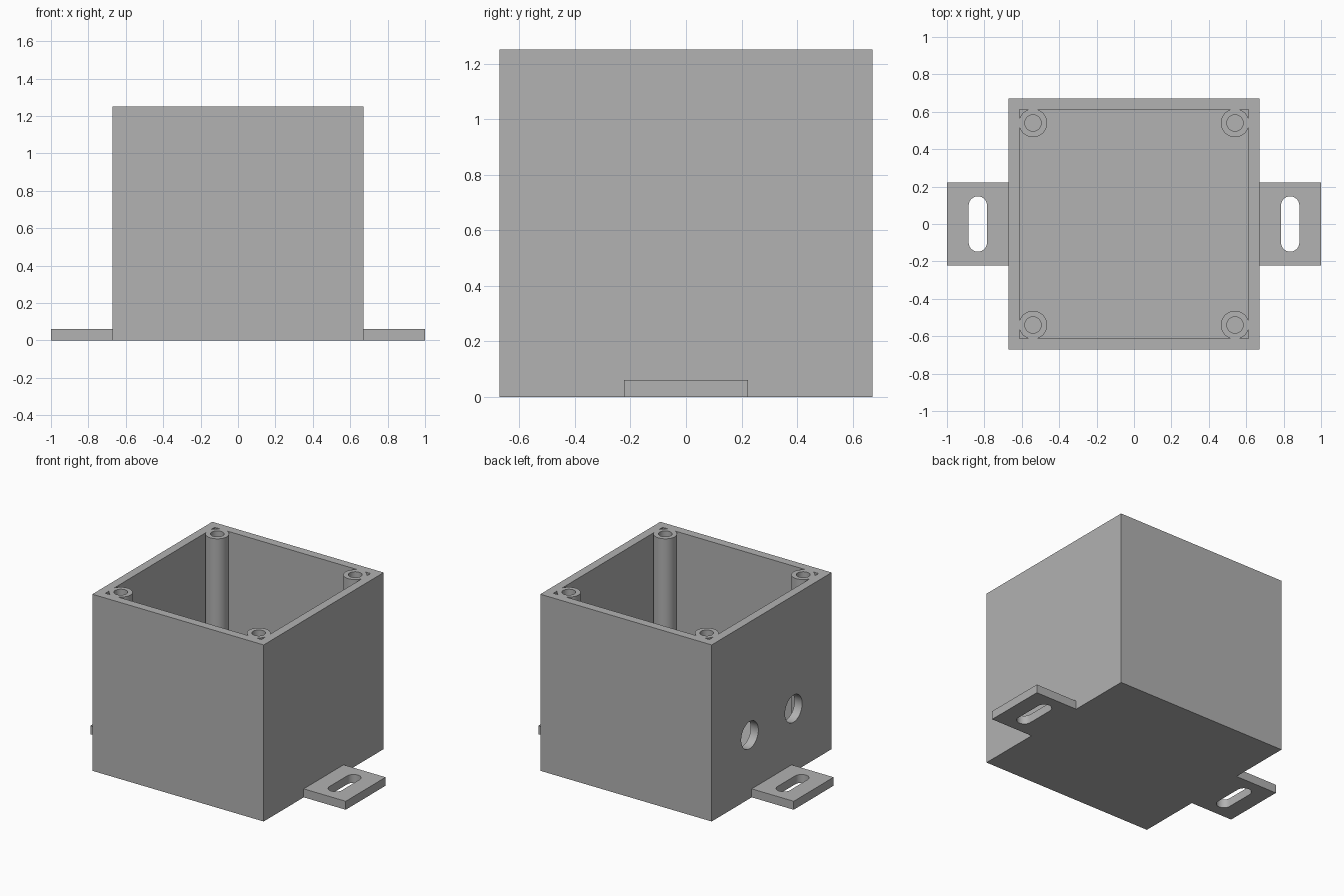
import bpy
import bmesh
import math
from mathutils import Matrix

default = bpy.data.objects.get("Cube")
if default:
    bpy.data.objects.remove(default, do_unlink=True)

HALF, HEIGHT, WALL = 0.671, 1.25, 0.06
INNER = HALF - WALL
POST, POST_R, SCREW_R = 0.54, 0.076, 0.044
TAB_HALF, SLOT_X, SLOT_R, SLOT_Y = 0.223, 0.835, 0.049, 0.099

grey = bpy.data.materials.new("plain grey")
grey.use_nodes = True
grey.diffuse_color = (0.445, 0.445, 0.445, 1)
grey.node_tree.nodes["Principled BSDF"].inputs["Base Color"].default_value = grey.diffuse_color


def make(name, bm):
    bmesh.ops.recalc_face_normals(bm, faces=bm.faces[:])
    mesh = bpy.data.meshes.new(name)
    bm.to_mesh(mesh)
    bm.free()
    mesh.materials.append(grey)
    obj = bpy.data.objects.new(name, mesh)
    bpy.context.scene.collection.objects.link(obj)
    return obj


def box(name, low, high):
    bm = bmesh.new()
    size = [b - a for a, b in zip(low, high)]
    mid = [(a + b) / 2 for a, b in zip(low, high)]
    bmesh.ops.create_cube(bm, size=1, matrix=Matrix.Translation(mid) @ Matrix.Diagonal((*size, 1)))
    return make(name, bm)


def cylinder(name, centre, radius, depth, turn=Matrix()):
    bm = bmesh.new()
    bmesh.ops.create_cone(bm, cap_ends=True, segments=48, radius1=radius, radius2=radius,
                          depth=depth, matrix=Matrix.Translation(centre) @ turn)
    return make(name, bm)


def slot_cutter(x):
    # Rounded slot outline pulled through the tab
    bm = bmesh.new()
    verts = []
    for end in (1, -1):
        for i in range(17):
            a = math.pi * i / 16
            verts.append(bm.verts.new((x + end * SLOT_R * math.cos(a),
                                       end * (SLOT_Y + SLOT_R * math.sin(a)), -WALL)))
    face = bm.faces.new(verts)
    top = bmesh.ops.extrude_face_region(bm, geom=[face])["geom"]
    bmesh.ops.translate(bm, vec=(0, 0, 3 * WALL),
                        verts=[v for v in top if isinstance(v, bmesh.types.BMVert)])
    return make("slot_cutter", bm)


def combine(target, tool, operation):
    tool.hide_render = True
    mod = target.modifiers.new(operation.lower(), "BOOLEAN")
    mod.operation, mod.object, mod.solver = operation, tool, "EXACT"
    bpy.context.view_layer.objects.active = target
    bpy.ops.object.modifier_apply(modifier=mod.name)
    bpy.data.objects.remove(tool, do_unlink=True)


# Open-topped box with mounting tabs level with the base
enclosure = box("enclosure", (-HALF, -HALF, 0), (HALF, HALF, HEIGHT))
combine(enclosure, box("tab_strip", (-1, -TAB_HALF, 0), (1, TAB_HALF, WALL)), "UNION")
combine(enclosure, box("cavity", (-INNER, -INNER, WALL), (INNER, INNER, HEIGHT + 0.1)), "DIFFERENCE")

# Corner screw posts
corners = [(sx * POST, sy * POST) for sx in (-1, 1) for sy in (-1, 1)]
low = WALL / 2
for x, y in corners:
    combine(enclosure, cylinder("post", (x, y, (low + HEIGHT) / 2), POST_R, HEIGHT - low), "UNION")
for x, y in corners:
    combine(enclosure, cylinder("screw_hole", (x, y, HEIGHT / 2 + WALL), SCREW_R, HEIGHT), "DIFFERENCE")

# Slots in the tabs
for x in (-SLOT_X, SLOT_X):
    combine(enclosure, slot_cutter(x), "DIFFERENCE")

# Two cable holes in the right wall
sideways = Matrix.Rotation(math.pi / 2, 4, "Y")
for y in (-0.245, 0.245):
    combine(enclosure, cylinder("cable_hole", (-HALF, y, 0.449), 0.096, 0.3, sideways), "DIFFERENCE")

bpy.ops.object.select_all(action="DESELECT")
enclosure.select_set(True)
bpy.context.view_layer.objects.active = enclosure
bpy.ops.object.shade_smooth_by_angle(angle=math.radians(30))
